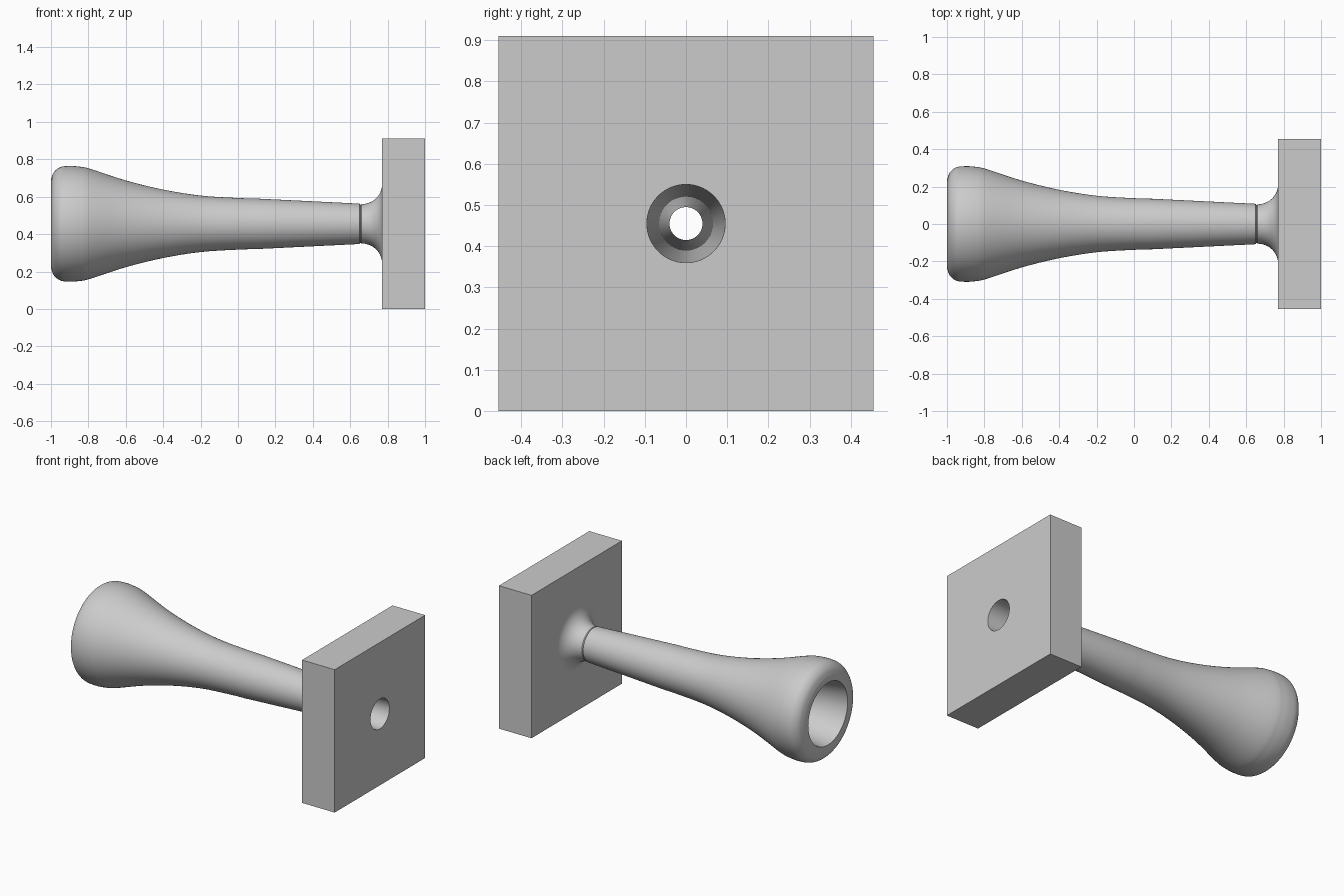
import bpy
import math
from math import cos, sin, radians

if "Cube" in bpy.data.objects:
    bpy.data.objects.remove(bpy.data.objects["Cube"])

AXIS_Z = 0.455
SEGMENTS = 96

grey = bpy.data.materials.new("plain grey")
grey.use_nodes = True
COLOUR = (0.6, 0.6, 0.6, 1)
grey.diffuse_color = COLOUR
grey.node_tree.nodes["Principled BSDF"].inputs["Base Color"].default_value = COLOUR


def lathe(name, profile, closed):
    """Turn (x, radius) points around the horizontal axis."""
    count = len(profile)
    verts, faces = [], []
    for s in range(SEGMENTS):
        a = 2 * math.pi * s / SEGMENTS
        verts += [(x, r * cos(a), AXIS_Z + r * sin(a)) for x, r in profile]
    for s in range(SEGMENTS):
        a, b = s * count, (s + 1) % SEGMENTS * count
        for i in range(count if closed else count - 1):
            j = (i + 1) % count
            faces.append((a + i, a + j, b + j, b + i))
    if not closed:
        faces.append([s * count for s in range(SEGMENTS)][::-1])
        faces.append([s * count + count - 1 for s in range(SEGMENTS)])
    mesh = bpy.data.meshes.new(name)
    mesh.from_pydata(verts, [], faces)
    mesh.materials.append(grey)
    obj = bpy.data.objects.new(name, mesh)
    bpy.context.collection.objects.link(obj)
    # consistent outward normals
    activate(obj)
    bpy.ops.object.mode_set(mode="EDIT")
    bpy.ops.mesh.select_all(action="SELECT")
    bpy.ops.mesh.normals_make_consistent(inside=False)
    bpy.ops.object.mode_set(mode="OBJECT")
    return obj


def activate(obj):
    bpy.ops.object.select_all(action="DESELECT")
    obj.select_set(True)
    bpy.context.view_layer.objects.active = obj


def smooth(obj):
    activate(obj)
    bpy.ops.object.shade_smooth_by_angle(angle=radians(32))


def spline(points, steps=5):
    """Smooth curve through the given points."""
    pts = [points[0]] + points + [points[-1]]
    out = []
    for p0, p1, p2, p3 in zip(pts, pts[1:], pts[2:], pts[3:]):
        for k in range(steps):
            t = k / steps
            out.append(tuple(
                0.5 * (2 * b + (c - a) * t + (2 * a - 5 * b + 4 * c - d) * t * t
                       + (3 * b - a - 3 * c + d) * t ** 3)
                for a, b, c, d in zip(p0, p1, p2, p3)))
    return out + [points[-1]]


# Turned body: rim, bell, tapering shank, flared collar, then the bore and cup
BLOCK_X = 0.77
THROAT_X, THROAT_R, EXIT_R = -0.5, 0.04, 0.095


def bore_radius(x):
    return THROAT_R + (EXIT_R - THROAT_R) * (x - THROAT_X) / (1 - THROAT_X)


bell = spline([(-1, 0.235), (-0.985, 0.275), (-0.95, 0.303), (-0.9, 0.309),
               (-0.85, 0.306), (-0.79, 0.294), (-0.6, 0.232), (-0.4, 0.183),
               (-0.2, 0.151), (0, 0.138), (0.1, 0.135)])
shank = [(0.65, 0.108), (0.655, 0.1)]
collar = [(0.66 + 0.11 * sin(radians(a)), 0.21 - 0.105 * cos(radians(a)))
          for a in range(0, 91, 9)]
bore = [(BLOCK_X, bore_radius(BLOCK_X)), (THROAT_X, THROAT_R)]
cup = spline([(-0.58, 0.05), (-0.66, 0.09), (-0.75, 0.138),
              (-0.85, 0.172), (-0.93, 0.187), (-1, 0.198)])
body = lathe("turned_body", bell + shank + collar + bore + cup, True)
smooth(body)

# Square end block with the bore passing through it
bpy.ops.mesh.primitive_cube_add(size=1, location=((BLOCK_X + 1) / 2, 0, AXIS_Z))
block = bpy.context.object
block.name = "end_block"
block.scale = (1 - BLOCK_X, 0.91, 0.91)
bpy.ops.object.transform_apply(location=False, rotation=False, scale=True)
block.data.materials.append(grey)

ends = [(x, bore_radius(x)) for x in (BLOCK_X - 0.1, 1.1)]
cutter = lathe("bore_cutter", ends, False)
cutter.hide_render = True
cut = block.modifiers.new("bore", "BOOLEAN")
cut.operation = "DIFFERENCE"
cut.solver = "EXACT"
cut.object = cutter
activate(block)
bpy.ops.object.modifier_apply(modifier="bore")
bpy.data.objects.remove(cutter)
smooth(block)
